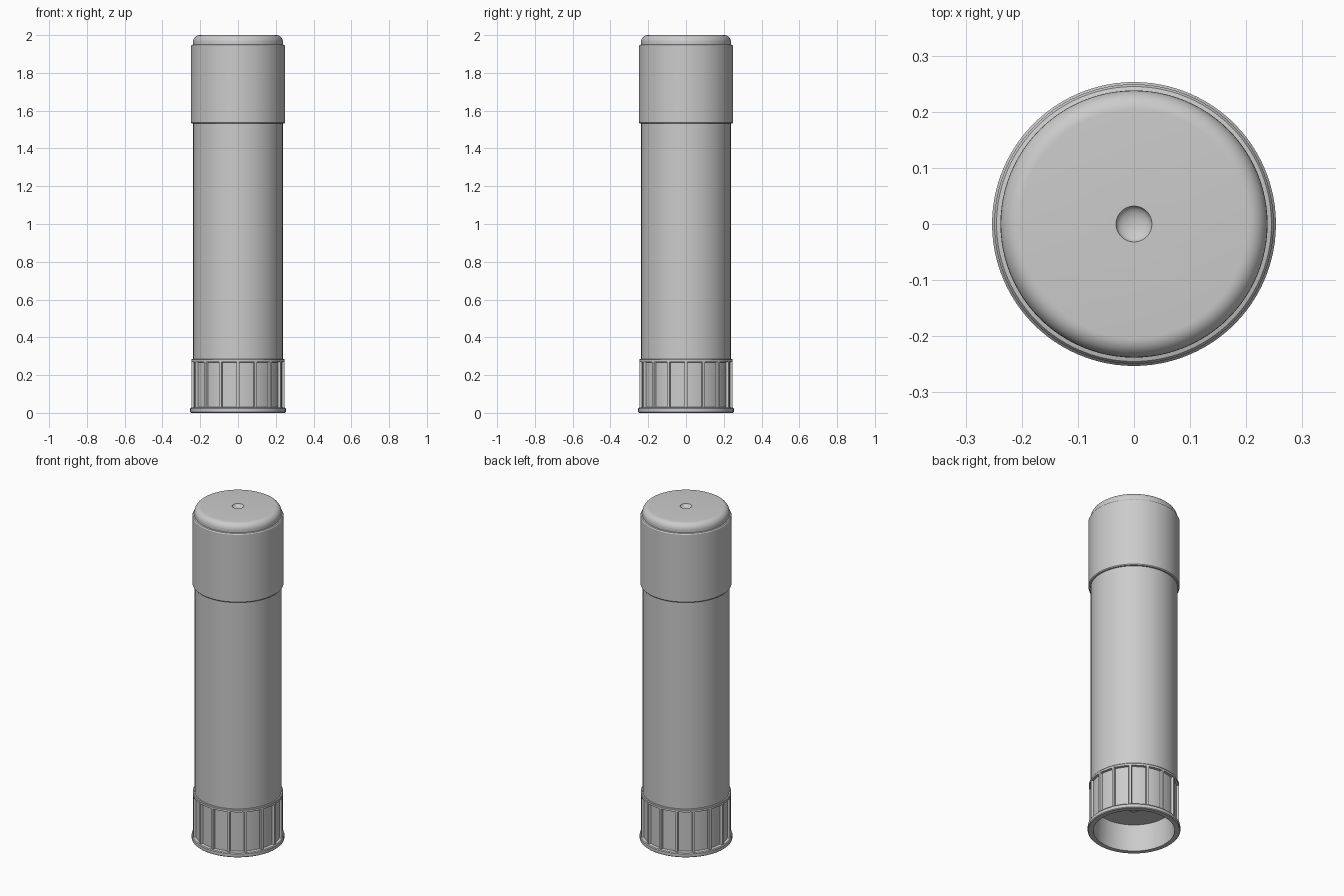
import bpy, bmesh, math
from mathutils import Matrix, Vector

if "Cube" in bpy.data.objects:
    bpy.data.objects.remove(bpy.data.objects["Cube"])

GREY = (0.6, 0.6, 0.6, 1)
plastic = bpy.data.materials.new("grey plastic")
plastic.use_nodes = True
plastic.diffuse_color = GREY
plastic.node_tree.nodes["Principled BSDF"].inputs["Base Color"].default_value = GREY


def finish(name, bm):
    """Turn a bmesh into a smooth-shaded object with sharp edges kept."""
    bmesh.ops.recalc_face_normals(bm, faces=bm.faces)
    mesh = bpy.data.meshes.new(name)
    bm.to_mesh(mesh)
    bm.free()
    mesh.materials.append(plastic)
    obj = bpy.data.objects.new(name, mesh)
    bpy.context.collection.objects.link(obj)
    bpy.ops.object.select_all(action='DESELECT')
    bpy.context.view_layer.objects.active = obj
    obj.select_set(True)
    bpy.ops.object.shade_smooth_by_angle(angle=math.radians(32))
    return obj


def lathe(name, profile, closed=False, steps=96):
    """Revolve (radius, height) points around the vertical axis."""
    bm = bmesh.new()
    verts = [bm.verts.new((r, 0, z)) for r, z in profile]
    pairs = list(zip(verts, verts[1:]))
    if closed:
        pairs.append((verts[-1], verts[0]))
    edges = [bm.edges.new(p) for p in pairs]
    bmesh.ops.spin(bm, geom=verts + edges, cent=(0, 0, 0), axis=(0, 0, 1),
                   angle=math.tau, steps=steps, use_duplicate=False)
    bmesh.ops.remove_doubles(bm, verts=bm.verts, dist=1e-5)
    return finish(name, bm)


# Main tube
lathe("tube", [(0.215, 0.27), (0.237, 0.27), (0.237, 1.60), (0.215, 1.60)], closed=True)

# Cap: straight skirt, small step, rounded shoulder and dimpled top
shoulder = [(0.203 + 0.035 * math.cos(a), 1.963 + 0.037 * math.sin(a))
            for a in (i * math.pi / 16 for i in range(9))]
dimple = [(0.032 * math.cos(a), 2.0 - 0.016 * math.sin(a))
          for a in (i * math.pi / 12 for i in range(6))]
lathe("cap", [(0.232, 1.60), (0.232, 1.532), (0.245, 1.532), (0.249, 1.537),
              (0.249, 1.942), (0.245, 1.948), (0.238, 1.95)]
      + shoulder + dimple + [(0, 1.984)])

# Turning knob: hollow cup with a bottom flange and a top rim
lathe("knob", [(0, 0.16), (0.215, 0.16), (0.222, 0.0), (0.249, 0.0), (0.253, 0.004),
               (0.253, 0.022), (0.249, 0.027), (0.234, 0.030), (0.234, 0.268),
               (0.247, 0.270), (0.247, 0.282), (0.244, 0.286), (0.230, 0.286)])

# Screw end inside the knob
lathe("screw_end", [(0, 0.13), (0.026, 0.13), (0.03, 0.134), (0.03, 0.165)], steps=32)

# Grip ribs around the knob, slightly tapered outwards
bm = bmesh.new()
RIBS = 16
for i in range(RIBS):
    turn = Matrix.Rotation(math.tau * i / RIBS, 4, 'Z')
    cube = bmesh.ops.create_cube(bm, size=1)
    for v in cube["verts"]:
        outer = v.co.x > 0
        half = 0.007 if outer else 0.010
        v.co = turn @ Vector((0.247 if outer else 0.228,
                              math.copysign(half, v.co.y),
                              0.276 if v.co.z > 0 else 0.02))
finish("grip_ribs", bm)
